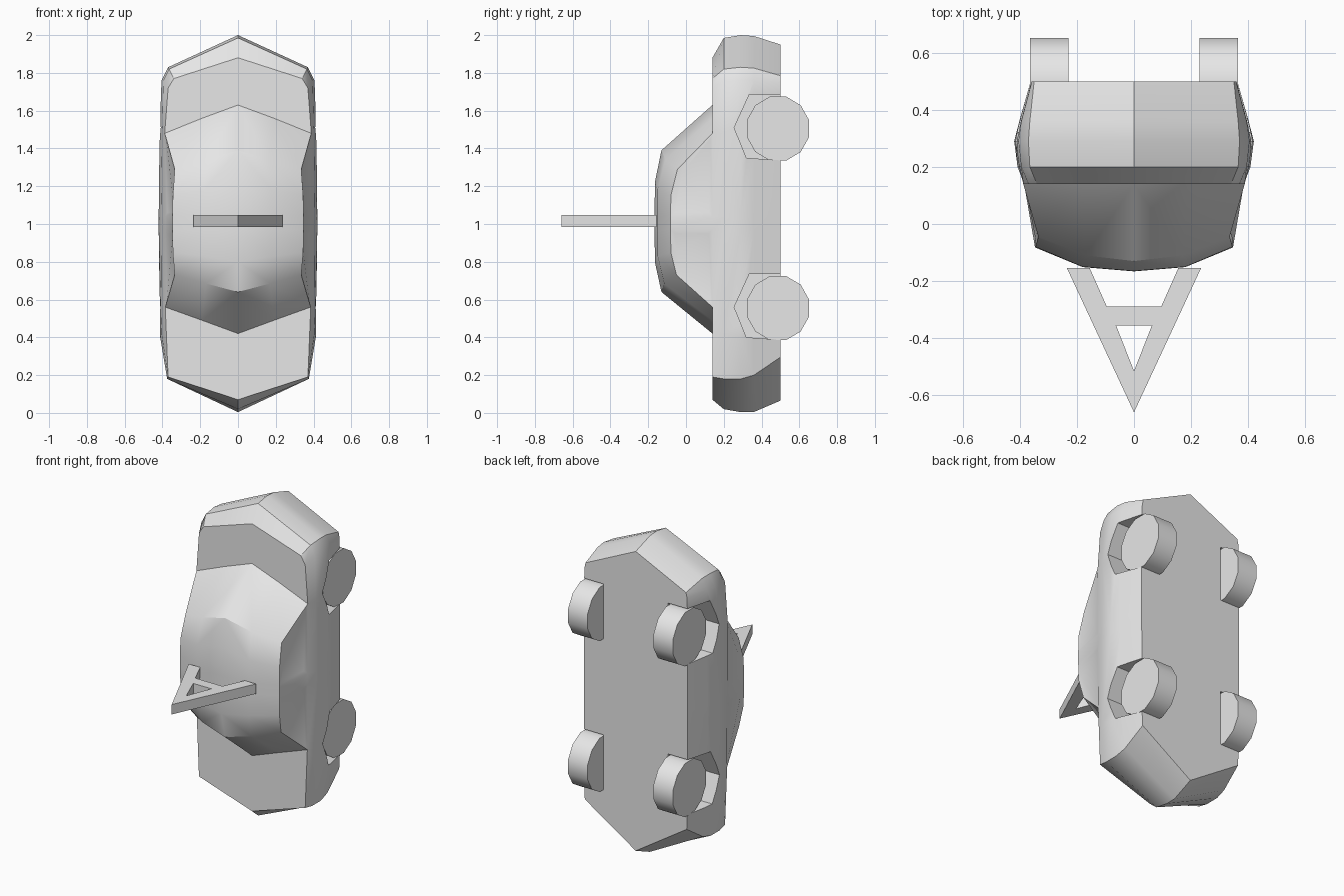
import bpy, bmesh, math
from mathutils import Vector

if "Cube" in bpy.data.objects:
    bpy.data.objects.remove(bpy.data.objects["Cube"])

grey = bpy.data.materials.new("plain grey")
grey.diffuse_color = (0.8, 0.8, 0.8, 1)
grey.use_nodes = True
grey.node_tree.nodes["Principled BSDF"].inputs["Base Color"].default_value = grey.diffuse_color


def link(name, bm):
    bmesh.ops.remove_doubles(bm, verts=bm.verts, dist=0.0005)
    bmesh.ops.recalc_face_normals(bm, faces=bm.faces)
    me = bpy.data.meshes.new(name)
    bm.to_mesh(me)
    bm.free()
    me.materials.append(grey)
    ob = bpy.data.objects.new(name, me)
    bpy.context.collection.objects.link(ob)
    return ob


def mirrored(polys):
    """Bmesh from faces of the right half plus their mirror images."""
    bm = bmesh.new()
    for s in (1, -1):
        for poly in polys:
            bm.faces.new([bm.verts.new((p[0] * s, p[1], p[2])) for p in poly])
    bmesh.ops.remove_doubles(bm, verts=bm.verts, dist=0.0005)
    bmesh.ops.recalc_face_normals(bm, faces=bm.faces)
    return bm


def extrude(bm, vec):
    res = bmesh.ops.extrude_face_region(bm, geom=bm.faces[:])
    bmesh.ops.translate(bm, vec=vec, verts=[v for v in res["geom"] if isinstance(v, bmesh.types.BMVert)])


def smooth(ob, angle):
    bpy.ops.object.select_all(action='DESELECT')
    ob.select_set(True)
    bpy.context.view_layer.objects.active = ob
    bpy.ops.object.shade_smooth_by_angle(angle=math.radians(angle))


# Lower body: outlines (x, z) from nose to tail at each depth, belt line to floor
layers = [
    (0.14, [(0, .07), (.37, .19), (.385, .56), (.385, .97), (.385, 1.04), (.388, 1.48), (.37, 1.72), (.34, 1.77), (0, 1.88)]),
    (0.20, [(0, .02), (.375, .18), (.405, .42), (.408, .97), (.408, 1.04), (.402, 1.48), (.395, 1.76), (.365, 1.82), (0, 1.985)]),
    (0.29, [(0, .004), (.375, .18), (.412, .40), (.42, .97), (.42, 1.04), (.415, 1.48), (.405, 1.76), (.37, 1.83), (0, 2)]),
    (0.36, [(0, .005), (.37, .20), (.40, .40), (.402, .97), (.402, 1.04), (.40, 1.48), (.395, 1.76), (.365, 1.825), (0, 1.995)]),
    (0.50, [(0, .065), (.355, .295), (.36, .40), (.362, .97), (.362, 1.04), (.362, 1.48), (.358, 1.75), (.35, 1.785), (0, 1.95)]),
]
rows = [[(x, y, z) for x, z in pts] for y, pts in layers]
polys = [[a[i], a[i + 1], b[i + 1], b[i]] for a, b in zip(rows, rows[1:]) for i in range(8)]
polys.append(rows[-1])
belt = rows[0]

# Cabin top: side edge, middle and centre points from windscreen base to rear window base
cabin = [
    [belt[2], (.19, .14, .49), (0, .14, .42)],
    [(.335, -.05, .73), (.17, -.115, .685), (0, -.13, .64)],
    [(.345, -.08, .85), (.18, -.15, .83), (0, -.165, .80)],
    [(.347, -.082, .97), (.18, -.151, .97), (0, -.166, .97)],
    [(.347, -.082, 1.04), (.18, -.151, 1.04), (0, -.166, 1.04)],
    [(.345, -.08, 1.15), (.18, -.15, 1.18), (0, -.165, 1.22)],
    [(.335, -.045, 1.29), (.17, -.11, 1.34), (0, -.13, 1.39)],
    [belt[5], (.19, .14, 1.56), (0, .14, 1.63)],
]
polys += [[a[i], a[i + 1], b[i + 1], b[i]] for a, b in zip(cabin, cabin[1:]) for i in range(2)]
edge = [c[0] for c in cabin]
polys += [edge[:4] + [belt[3]], [edge[3], edge[4], belt[4], belt[3]], edge[4:] + [belt[4]]]
# Bonnet and boot lid
polys += [[belt[0], belt[1], cabin[0][2]], [belt[1], belt[2], cabin[0][1], cabin[0][2]],
          [belt[8], belt[7], cabin[7][2]], [belt[7], belt[6], belt[5], cabin[7][1], cabin[7][2]]]
bm = mirrored(polys)

# Slightly sunken side windows
panes = [f for f in bm.faces if len(f.verts) == 5 and abs(f.normal.x) > 0.8]
bmesh.ops.inset_individual(bm, faces=panes, thickness=0.03, depth=-0.006)
body = link("car_body", bm)

# Wheel arches cut out of both sides
WHEELS = (0.555, 1.505)
arch = [(.255, .005), (.335, .18), (.6, .18), (.6, -.175), (.32, -.155)]
for z in WHEELS:
    bm = mirrored([[(.225, y, z + dz) for y, dz in arch]])
    for f in bm.faces[:]:
        s = math.copysign(1, f.calc_center_median().x)
        res = bmesh.ops.extrude_face_region(bm, geom=[f], use_keep_orig=True)
        bmesh.ops.translate(bm, vec=(s * 0.4, 0, 0),
                            verts=[v for v in res["geom"] if isinstance(v, bmesh.types.BMVert)])
    cutter = link("arch_cutter", bm)
    cutter.hide_render = True
    mod = body.modifiers.new("arch", 'BOOLEAN')
    mod.operation, mod.solver, mod.object = 'DIFFERENCE', 'EXACT', cutter
    bpy.context.view_layer.objects.active = body
    bpy.ops.object.modifier_apply(modifier=mod.name)
    bpy.data.objects.remove(cutter)
smooth(body, 32)

# Wheels
for z, end in zip(WHEELS, ("front", "rear")):
    for s, side in ((1, "right"), (-1, "left")):
        bm = bmesh.new()
        ring = [(s * .23, .487 + .17 * math.cos(math.tau * i / 12 + .26),
                 z + .175 * math.sin(math.tau * i / 12 + .26)) for i in range(12)]
        bm.faces.new([bm.verts.new(p) for p in ring])
        res = bmesh.ops.extrude_face_region(bm, geom=bm.faces[:], use_keep_orig=True)
        bmesh.ops.translate(bm, vec=(s * .135, 0, 0),
                            verts=[v for v in res["geom"] if isinstance(v, bmesh.types.BMVert)])
        smooth(link(f"{end}_{side}_wheel", bm), 35)

# Triangular roof frame with a crossbar
Z0 = 0.985
leg = [(0, -.66), (.235, -.155), (.155, -.155), (.095, -.29), (.063, -.355), (0, -.515)]
bar = [(.095, -.29), (0, -.29), (0, -.355), (.063, -.355)]
bm = mirrored([[(x, y, Z0) for x, y in p] for p in (leg, bar)])
res = bmesh.ops.extrude_face_region(bm, geom=bm.faces[:], use_keep_orig=True)
bmesh.ops.translate(bm, vec=(0, 0, .062), verts=[v for v in res["geom"] if isinstance(v, bmesh.types.BMVert)])
link("roof_frame", bm)
